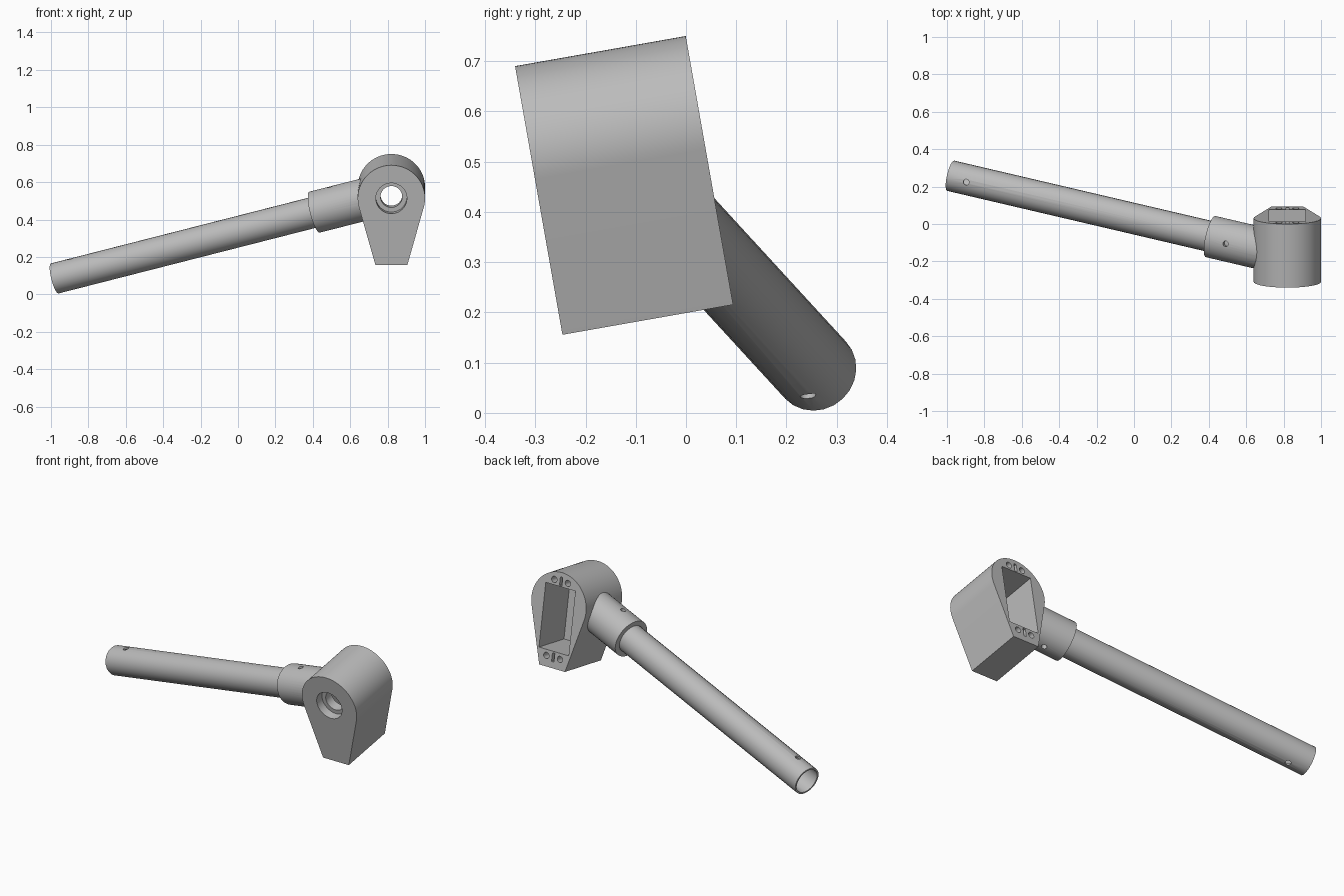
import bpy
import bmesh
from math import acos, atan2, cos, sin, pi, radians
from mathutils import Matrix, Vector

cube = bpy.data.objects.get("Cube")
if cube:
    bpy.data.objects.remove(cube, do_unlink=True)

grey = bpy.data.materials.new("grey")
grey.use_nodes = True
colour = (0.5, 0.5, 0.5, 1)
grey.diffuse_color = colour
grey.node_tree.nodes["Principled BSDF"].inputs["Base Color"].default_value = colour


def make(name, bm, matrix=Matrix()):
    """Turn a bmesh into a linked object with its placement baked in."""
    bmesh.ops.transform(bm, matrix=matrix, verts=bm.verts)
    bmesh.ops.recalc_face_normals(bm, faces=bm.faces)
    mesh = bpy.data.meshes.new(name)
    bm.to_mesh(mesh)
    bm.free()
    mesh.materials.append(grey)
    obj = bpy.data.objects.new(name, mesh)
    bpy.context.collection.objects.link(obj)
    return obj


def rod(name, a, b, radius, sides=32):
    """Solid cylinder from point a to point b."""
    a, b = Vector(a), Vector(b)
    bm = bmesh.new()
    bmesh.ops.create_cone(bm, cap_ends=True, segments=sides,
                          radius1=radius, radius2=radius, depth=(b - a).length)
    turn = (b - a).to_track_quat("Z", "Y").to_matrix().to_4x4()
    return make(name, bm, Matrix.Translation((a + b) / 2) @ turn)


def box(name, low, high, matrix):
    low, high = Vector(low), Vector(high)
    bm = bmesh.new()
    bmesh.ops.create_cube(bm, size=1)
    size = Matrix.Diagonal((*(high - low), 1))
    return make(name, bm, matrix @ Matrix.Translation((low + high) / 2) @ size)


def combine(obj, tool, operation="DIFFERENCE"):
    """Apply a boolean and discard the tool."""
    mod = obj.modifiers.new("cut", "BOOLEAN")
    mod.operation, mod.object, mod.solver = operation, tool, "EXACT"
    bpy.context.view_layer.objects.active = obj
    bpy.ops.object.modifier_apply(modifier=mod.name)
    bpy.data.objects.remove(tool, do_unlink=True)


# Housing frame: origin on the shaft axis at the front face, tilted back
RADIUS, DEPTH, FOOT, FOOT_HALF = 0.18, 0.345, -0.363, 0.085
frame = Matrix.Translation((0.82, -0.309, 0.513)) @ Matrix.Rotation(radians(10), 4, "X")


def at(x, y, z):
    return frame @ Vector((x, y, z))


# Housing: round top with straight sides tangent to it, narrowing to the foot
foot_dist = Vector((FOOT_HALF, FOOT)).length
start = atan2(FOOT, FOOT_HALF) + acos(RADIUS / foot_dist)
steps = 48
angles = [start + (pi - 2 * start) * i / steps for i in range(steps + 1)]
outline = [(RADIUS * cos(t), RADIUS * sin(t)) for t in angles]
outline += [(-FOOT_HALF, FOOT), (FOOT_HALF, FOOT)]
bm = bmesh.new()
face = bm.faces.new([bm.verts.new((x, 0, z)) for x, z in outline])
side = bmesh.ops.extrude_face_region(bm, geom=[face])["geom"]
bmesh.ops.translate(bm, vec=(0, DEPTH, 0),
                    verts=[v for v in side if isinstance(v, bmesh.types.BMVert)])
housing = make("housing", bm, frame)

# Arm axis
arm_end = Vector((-0.98, 0.258, 0.085))
arm_dir = Vector((1, -0.234, 0.255))


def on_arm(x):
    return arm_end + arm_dir * (x - arm_end.x)


pin_dir = frame.to_3x3() @ Vector((0, 0, 1))
pin_dir = (pin_dir - pin_dir.project(arm_dir)).normalized()

# Collar grows out of the housing side and holds the tube
combine(housing, rod("collar", on_arm(0.41), on_arm(0.78), 0.113, 48), "UNION")
combine(housing, rod("socket", on_arm(0.3), on_arm(0.63), 0.084, 24))
collar_pin = on_arm(0.52)
combine(housing, rod("pin_hole", collar_pin - pin_dir * 0.2, collar_pin + pin_dir * 0.2, 0.015, 16))

# Rear pocket, shaft hole and its counterbore
combine(housing, box("pocket", (-0.098, 0.105, -0.268), (0.098, 0.4, 0.1), frame))
combine(housing, rod("shaft_hole", at(0, -0.1, 0), at(0, 0.2, 0), 0.058, 40))
combine(housing, rod("counterbore", at(0, -0.1, 0), at(0, 0.05, 0), 0.083, 40))

# Screw holes and rib slots above and below the pocket
for z in (0.13, -0.302):
    for x in (-0.045, 0.045):
        combine(housing, rod("screw_hole", at(x, 0.22, z), at(x, 0.4, z), 0.018, 16))
    combine(housing, box("slot", (-0.008, 0.22, z - 0.025), (0.008, 0.4, z + 0.025), frame))

# Hollow tube with a cross pin hole near its free end
tube = rod("tube", on_arm(-0.98), on_arm(0.629), 0.083, 24)
combine(tube, rod("bore", on_arm(-1.1), on_arm(0.6), 0.073, 24))
tube_pin = on_arm(-0.875)
combine(tube, rod("pin_hole", tube_pin - pin_dir * 0.2, tube_pin + pin_dir * 0.2, 0.016, 16))

# Smooth the round surfaces, keep the edges sharp
for obj in (housing, tube):
    bpy.ops.object.select_all(action="DESELECT")
    obj.select_set(True)
    bpy.context.view_layer.objects.active = obj
    bpy.ops.object.shade_smooth_by_angle(angle=radians(30))
